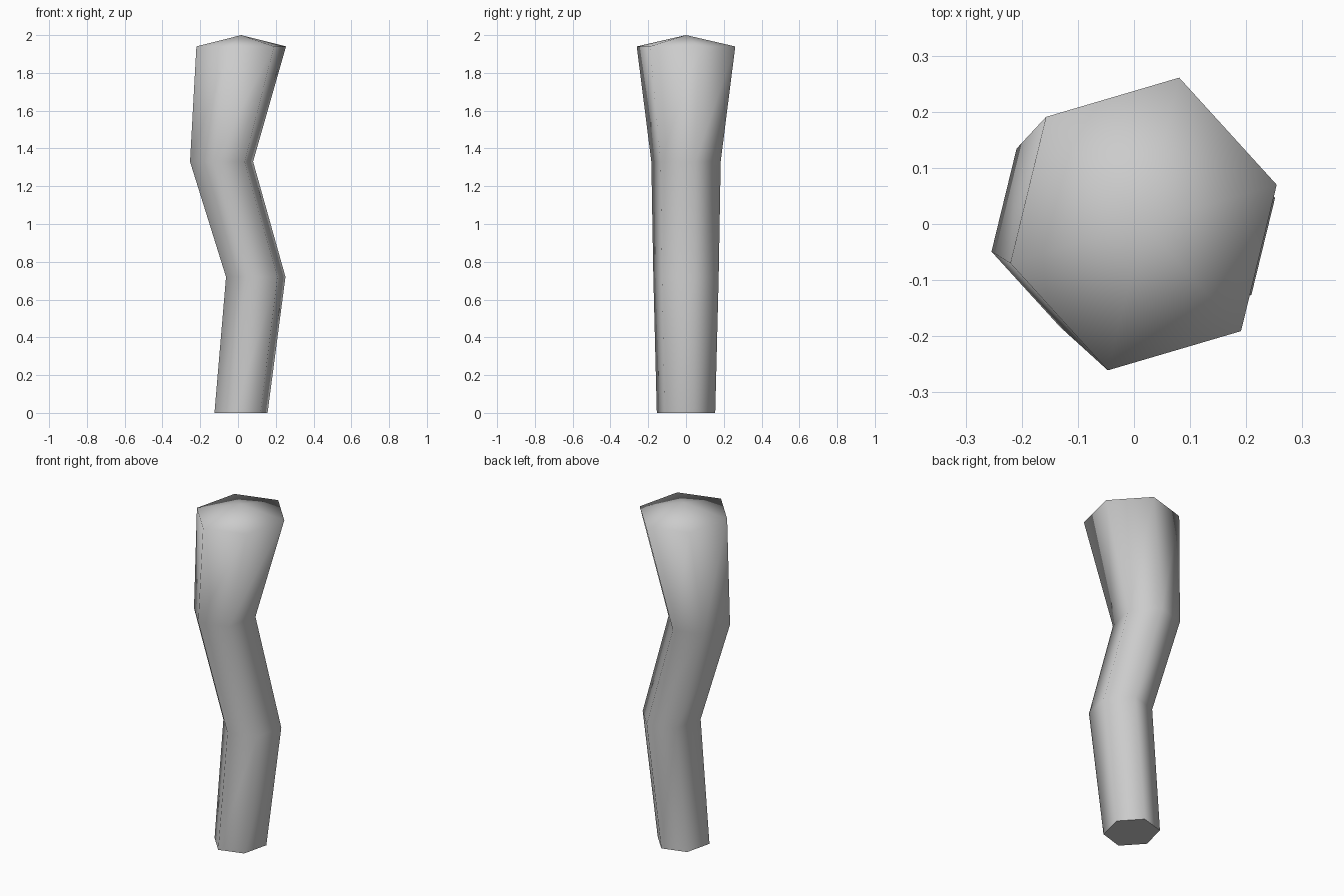
import bpy, bmesh
from math import cos, sin, radians

if "Cube" in bpy.data.objects:
    bpy.data.objects.remove(bpy.data.objects["Cube"])

SIDES = 6
X_SQUASH = 0.91
# Cross-sections: (centre x, height, radius)
SECTIONS = [(0.016, 0.0, 0.16), (0.094, 0.72, 0.179),
            (-0.087, 1.33, 0.19), (0.017, 1.94, 0.27)]

bm = bmesh.new()


def ring(cx, z, r):
    angles = [radians(15 + 360 / SIDES * i) for i in range(SIDES)]
    return [bm.verts.new((cx + r * X_SQUASH * cos(a), r * sin(a), z)) for a in angles]


rings = [ring(*s) for s in SECTIONS]

# Bent trunk sides
for low, high in zip(rings, rings[1:]):
    for i in range(SIDES):
        j = (i + 1) % SIDES
        bm.faces.new((low[i], low[j], high[j], high[i])).smooth = True

# Shallow pointed top
apex = bm.verts.new((0.017, 0, 2.0))
top = rings[-1]
for i in range(SIDES):
    bm.faces.new((top[i], top[(i + 1) % SIDES], apex)).smooth = True

# Flat base with a crisp rim
base = bm.faces.new(rings[0][::-1])
for e in base.edges:
    e.smooth = False

mesh = bpy.data.meshes.new("bent_trunk")
bm.normal_update()
bm.to_mesh(mesh)
bm.free()
bpy.context.collection.objects.link(bpy.data.objects.new("bent_trunk", mesh))
